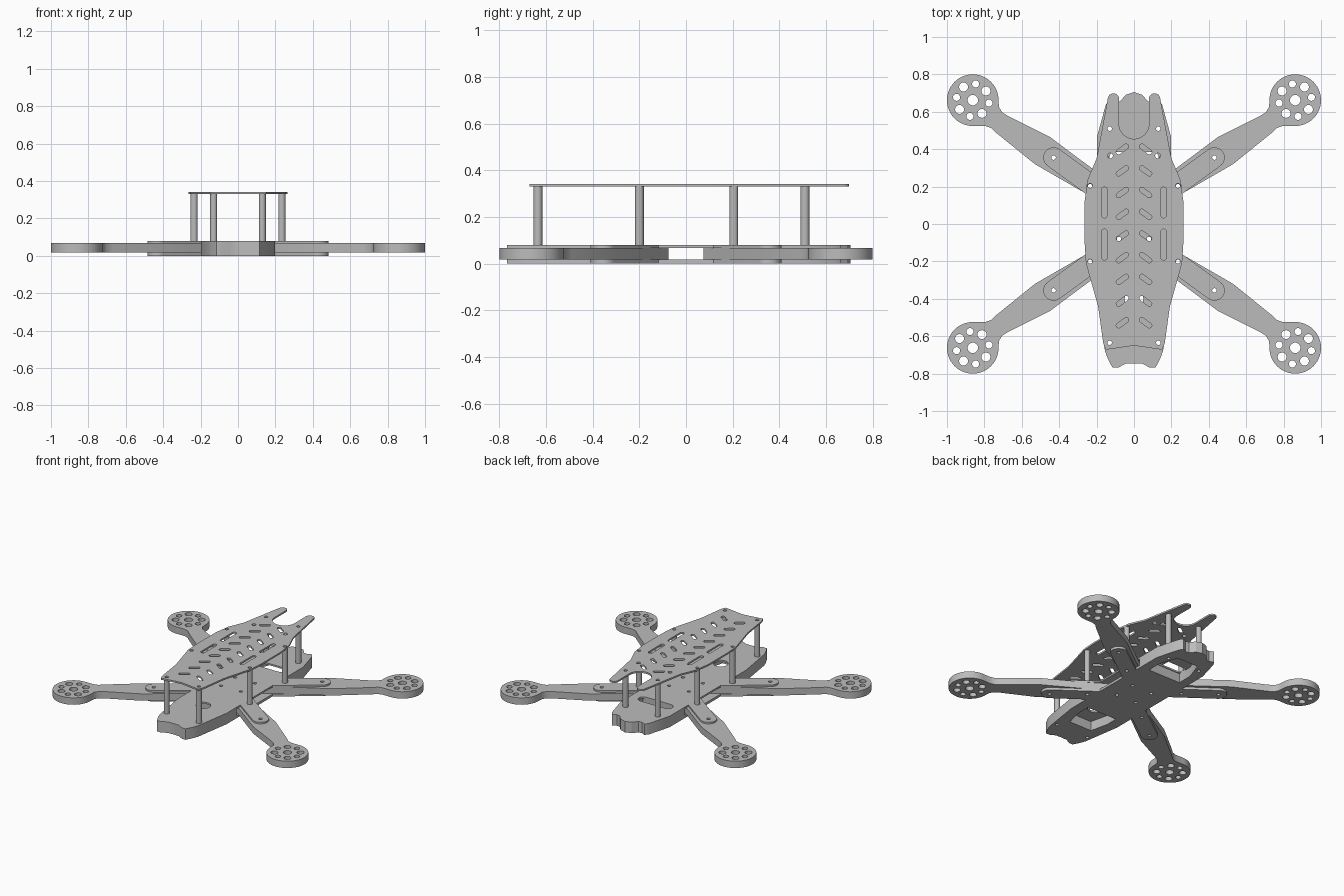
import bpy, bmesh
from math import sin, cos, radians, pi

cube = bpy.data.objects.get("Cube")
if cube:
    bpy.data.objects.remove(cube, do_unlink=True)

grey = bpy.data.materials.new("plain grey")
grey.use_nodes = True
GREY = (0.5, 0.5, 0.5, 1)
grey.diffuse_color = GREY
grey.node_tree.nodes["Principled BSDF"].inputs["Base Color"].default_value = GREY


def arc(x, y, r, start, end, n=16):
    """Points on an arc, angles in degrees."""
    angles = [radians(start + (end - start) * i / n) for i in range(n + 1)]
    return [(x + r * cos(a), y + r * sin(a)) for a in angles]


def circle(x, y, r, n=20):
    return arc(x, y, r, 0, 360, n)[:-1]


def slot(x, y, half, r, angle):
    """Stadium-shaped hole, half = half the straight length."""
    dx, dy = half * cos(radians(angle)), half * sin(radians(angle))
    return (arc(x + dx, y + dy, r, angle - 90, angle + 90, 8)
            + arc(x - dx, y - dy, r, angle + 90, angle + 270, 8))


def flip(points, sx=1, sy=1):
    return [(x * sx, y * sy) for x, y in points]


def symmetric(half):
    """Close a right-hand half outline that starts and ends on x = 0."""
    return half + flip(half[-2:0:-1], -1)


def pairs(*spots, r=0.012):
    return [circle(s * x, y, r) for x, y in spots for s in (1, -1)]


def plate(name, outline, holes, z0, z1):
    """Flat part cut from a sheet, with holes."""
    curve = bpy.data.curves.new(name, "CURVE")
    curve.dimensions = "2D"
    curve.fill_mode = "BOTH"
    curve.extrude = (z1 - z0) / 2
    for points in [outline] + holes:
        spline = curve.splines.new("POLY")
        spline.points.add(len(points) - 1)
        for p, (x, y) in zip(spline.points, points):
            p.co = (x, y, 0, 1)
        spline.use_cyclic_u = True
    temp = bpy.data.objects.new(name + "_profile", curve)
    bpy.context.collection.objects.link(temp)
    bpy.context.view_layer.update()
    deps = bpy.context.evaluated_depsgraph_get()
    mesh = bpy.data.meshes.new_from_object(temp.evaluated_get(deps))
    bpy.data.objects.remove(temp, do_unlink=True)
    bm = bmesh.new()
    bm.from_mesh(mesh)
    bmesh.ops.remove_doubles(bm, verts=bm.verts, dist=0.0002)
    bmesh.ops.recalc_face_normals(bm, faces=bm.faces)
    bm.to_mesh(mesh)
    bm.free()
    mesh.materials.clear()
    mesh.materials.append(grey)
    obj = bpy.data.objects.new(name, mesh)
    obj.location.z = (z0 + z1) / 2
    bpy.context.collection.objects.link(obj)
    bpy.ops.object.select_all(action="DESELECT")
    obj.select_set(True)
    bpy.context.view_layer.objects.active = obj
    bpy.ops.object.shade_smooth_by_angle(angle=radians(30))
    return obj


# Layer heights
LOW, ARM, DECK, TOP, END = 0.018, 0.068, 0.08, 0.33, 0.342
POSTS = [(0.13, -0.635), (0.235, -0.2), (0.235, 0.205), (0.13, 0.51)]
CLAMPS = [(0.43, -0.355), (0.43, 0.355)]

# Body outline, with four clamp tabs
nose = [(0, -0.745), (0.045, -0.747), (0.085, -0.768), (0.115, -0.768),
        (0.14, -0.72), (0.155, -0.68), (0.197, -0.41)]
tail = [(0.197, 0.47), (0.15, 0.64), (0.13, 0.665), (0.1, 0.65),
        (0.075, 0.655), (0.045, 0.69), (0, 0.705)]
tab = [(0.197, 0.117)] + arc(0.43, 0.355, 0.055, -54, 126) + [(0.197, 0.254)]
body = symmetric(nose + flip(tab[::-1], 1, -1) + tab + tail)

# Openings in the underside
rear_bay = symmetric([(0, 0.31), (0.13, 0.31), (0.13, 0.42), (0.085, 0.55), (0, 0.55)])
front_bay = symmetric([(0, -0.55), (0.09, -0.55), (0.12, -0.42), (0.12, -0.33), (0, -0.33)])
body_holes = pairs(*POSTS, *CLAMPS, (0.08, 0.08), (0.08, -0.08))

plate("bottom_plate", body, body_holes + [rear_bay, front_bay], 0, LOW)
plate("middle_plate", body,
      body_holes + [slot(0, 0.35, 0.1, 0.035, 0), circle(0, -0.4, 0.05)], ARM, DECK)

# Spacers at both ends between the two body plates
plate("front_spacer", symmetric(nose + [(0.197, -0.3), (0, -0.3)]),
      [front_bay] + pairs(POSTS[0]), LOW, ARM)
plate("rear_spacer", symmetric([(0, 0.29), (0.197, 0.29)] + tail),
      [rear_bay] + pairs(POSTS[3]), LOW, ARM)

# Arms with round motor mounts
MX, MY = 0.862, 0.662
arm = (arc(MX, MY, 0.138, -92, 182, 40)
       + [(0.722, 0.625), (0.705, 0.597), (0.67, 0.575), (0.449, 0.465),
          (0.235, 0.305), (0.12, 0.22), (0.12, 0.075), (0.235, 0.15),
          (0.53, 0.32), (0.74, 0.49), (0.765, 0.514), (0.8, 0.525)])
arm_holes = [circle(MX, MY, 0.028), circle(0.43, 0.355, 0.012), circle(0.235, 0.202, 0.012)]
for k in range(4):
    for turn, dist, r in ((55, 0.086, 0.024), (10, 0.088, 0.019)):
        a = radians(turn + 90 * k)
        arm_holes.append(circle(MX + dist * cos(a), MY + dist * sin(a), r))
for end, sy in (("front", -1), ("rear", 1)):
    for side, sx in (("left", 1), ("right", -1)):
        plate(f"{end}_{side}_arm", flip(arm, sx, sy),
              [flip(h, sx, sy) for h in arm_holes], LOW, ARM)

# Hollow standoff posts
for i, (x, y) in enumerate(POSTS):
    for side, sx in (("left", 1), ("right", -1)):
        plate(f"standoff_{side}_{i + 1}", circle(sx * x, y, 0.019),
              [circle(sx * x, y, 0.012)], DECK, TOP)

# Top plate with two rear prongs around a rounded notch
top = symmetric([(0, -0.65), (0.15, -0.672), (0.164, -0.64), (0.192, -0.44),
                 (0.257, -0.21), (0.264, -0.1), (0.264, 0.12), (0.247, 0.24),
                 (0.2, 0.35)]
                + arc(0.11, 0.669, 0.03, 10, 180, 10)
                + arc(0, 0.535, 0.08, 0, -90, 12))
top_holes = pairs(*POSTS) + pairs((0.127, 0.365), r=0.014)
for s in (1, -1):
    for y in (0.115, -0.11):
        top_holes.append(slot(s * 0.158, y, 0.068, 0.015, 90))
    for k in range(9):
        top_holes.append(slot(s * 0.062, 0.4 - 0.116 * k, 0.025, 0.013, -36 * s))
plate("top_plate", top, top_holes, TOP, END)
